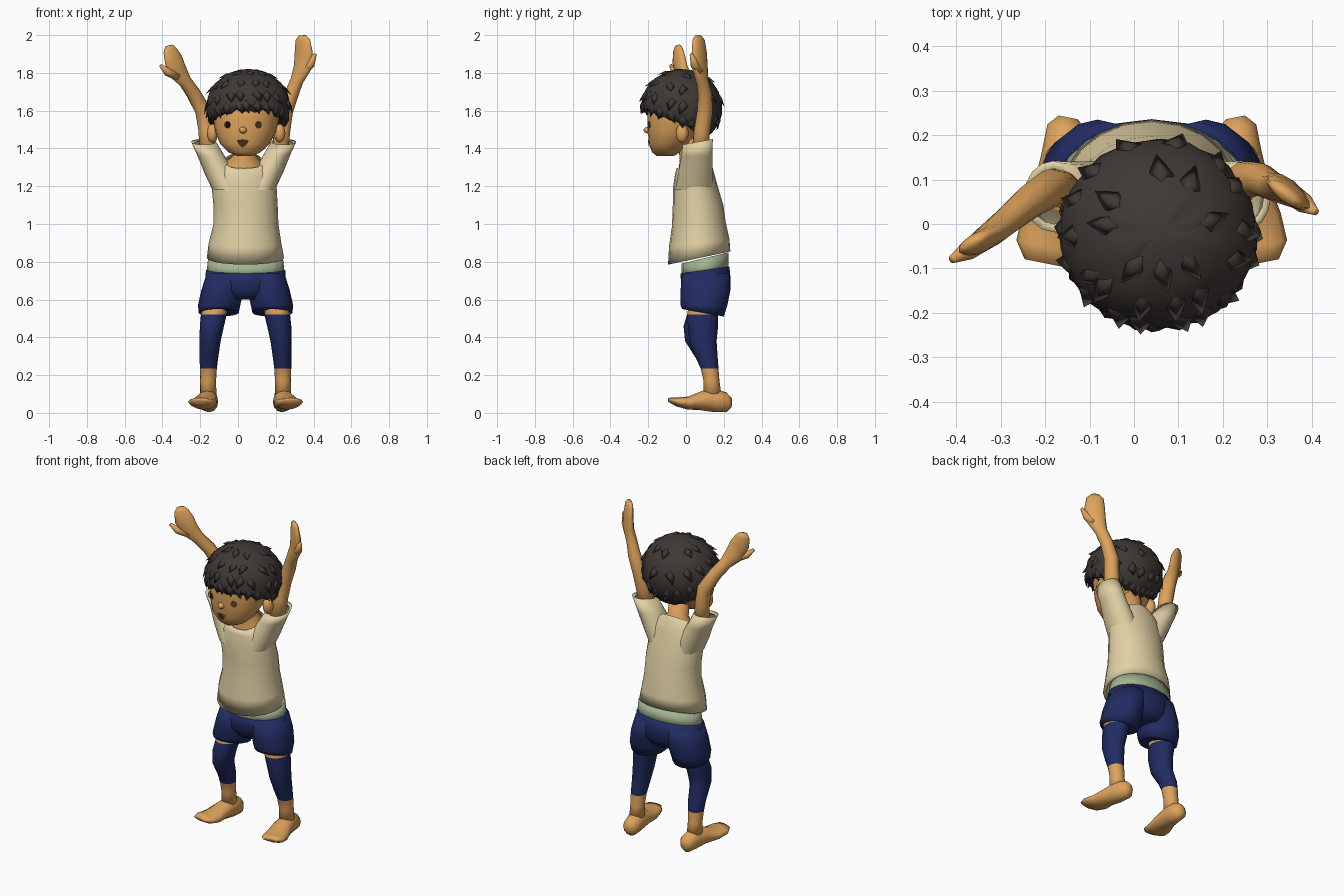
import bpy, bmesh, math, random
from mathutils import Vector
from mathutils.bvhtree import BVHTree

random.seed(4)
if "Cube" in bpy.data.objects:
    bpy.data.objects.remove(bpy.data.objects["Cube"])


def material(name, *rgb):
    lin = [((c / 255 + 0.055) / 1.055) ** 2.4 for c in rgb] + [1]
    m = bpy.data.materials.new(name)
    m.use_nodes = True
    m.diffuse_color = lin
    bsdf = m.node_tree.nodes["Principled BSDF"]
    bsdf.inputs["Base Color"].default_value = lin
    bsdf.inputs["Roughness"].default_value = 0.9
    return m


SKIN = material("skin", 222, 163, 93)
MOUTH = material("mouth_brown", 176, 115, 62)
SHIRT = material("cream_cloth", 226, 209, 165)
BAND = material("pale_green_cloth", 164, 181, 148)
NAVY = material("navy_cloth", 33, 44, 98)
HAIR = material("dark_hair", 63, 57, 53)
EYE = material("eye_brown", 70, 46, 28)


def finish(bm, name, mats, rule=None):
    bmesh.ops.recalc_face_normals(bm, faces=bm.faces)
    for f in bm.faces:
        f.smooth = True
        if rule:
            f.material_index = rule(f.calc_center_median())
    me = bpy.data.meshes.new(name)
    bm.to_mesh(me)
    bm.free()
    for m in mats:
        me.materials.append(m)
    ob = bpy.data.objects.new(name, me)
    bpy.context.collection.objects.link(ob)
    return ob


def loft(name, rings, mats, axis=None, side=(1, 0, 0), n=16, tilts=None,
         caps=True, rule=None):
    """Tube through rings (x, y, z, half width, half depth)."""
    bm = bmesh.new()
    pts = [Vector(r[:3]) for r in rings]
    loops = []
    for i, r in enumerate(rings):
        t = Vector(axis) if axis else pts[min(i + 1, len(pts) - 1)] - pts[max(i - 1, 0)]
        t.normalize()
        u = Vector(side)
        u = (u - t * u.dot(t)).normalized()
        v = t.cross(u)
        a, b = r[3], r[-1]
        tilt = tilts[i] if tilts else 0
        loop = []
        for k in range(n):
            ang = math.tau * k / n
            p = pts[i] + u * a * math.cos(ang) + v * b * math.sin(ang)
            p.z += tilt * math.sin(ang)
            loop.append(bm.verts.new(p))
        loops.append(loop)
    for lo, hi in zip(loops, loops[1:]):
        for k in range(n):
            bm.faces.new((lo[k], lo[k - 1], hi[k - 1], hi[k]))
    if caps:
        bm.faces.new(loops[0])
        bm.faces.new(loops[-1])
    return finish(bm, name, mats, rule)


def ellipsoid(name, centre, radii, mat):
    bm = bmesh.new()
    bmesh.ops.create_uvsphere(bm, u_segments=12, v_segments=8, radius=1)
    bmesh.ops.scale(bm, vec=radii, verts=bm.verts)
    bmesh.ops.translate(bm, vec=centre, verts=bm.verts)
    return finish(bm, name, [mat])


UP = (0, 0, 1)

# Shirt body
loft("shirt", [(.04, .07, .825, .185, .14), (.04, .07, .82, .205, .165),
               (.037, .07, .9, .192, .16), (.042, .068, 1.0, .172, .142),
               (.04, .064, 1.1, .17, .134), (.032, .05, 1.2, .172, .118),
               (.03, .042, 1.28, .17, .1), (.03, .035, 1.325, .125, .085),
               (.03, .03, 1.335, .1, .072)],
     [SHIRT], UP, tilts=[.03, .035, .02, .01, 0, 0, .015, .03, .045], n=20, caps=False)

# Shorts and waistband
loft("waistband", [(.04, .1, .73, .208, .125), (.04, .1, .82, .198, .125)],
     [BAND], UP, tilts=[.018, .03])
loft("shorts_hips", [(.04, .105, .6, .1, .1), (.04, .105, .65, .19, .13),
                     (.04, .105, .7, .213, .131), (.04, .1, .756, .21, .13)],
     [NAVY], UP, tilts=[0, 0, .01, .018])

# Limbs: s is the side, +1 is the model's left
for s, word in ((1, "left"), (-1, "right")):
    mid = .04

    def at(d):
        return mid + s * d

    loft(word + "_shorts_leg",
         [(at(.1), .105, .74, .105, .125), (at(.122), .103, .65, .112, .132),
          (at(.14), .095, .57, .112, .124), (at(.142), .09, .53, .106, .11),
          (at(.142), .09, .535, .08, .085)],
         [NAVY], UP, tilts=[0, 0, 0, -.02, -.02])

    knee = .085 if s > 0 else .062
    loft(word + "_leg",
         [(at(.155), .1, .64, .065, .075), (at(.168), .088, .52, .068, .082),
          (at(.178), knee + .005, .46, .064, .08), (at(.188), knee + .005, .38, .056, .072),
          (at(.194), .11, .29, .049, .058), (at(.197), .125, .235, .045, .047),
          (at(.198), .135, .17, .042, .042), (at(.198), .14, .08, .044, .05)],
         [SKIN, NAVY], UP, rule=lambda c: 1 if .235 < c.z < .53 else 0)

    # Foot, splayed outward from heel to toe
    loft(word + "_foot",
         [(at(.188), .24, .055, .022, .025), (at(.19), .215, .056, .046, .052),
          (at(.197), .15, .066, .052, .062), (at(.208), .08, .064, .058, .05),
          (at(.222), .01, .052, .07, .034), (at(.236), -.05, .058, .07, .024),
          (at(.242), -.088, .068, .045, .012)],
         [SKIN], (s * .2, -1, 0), n=12)

    # Sleeve, raised with the arm
    loft(word + "_sleeve",
         [(.03 + s * .08, .045, 1.18, .085, .1), (.03 + s * .125, .05, 1.27, .083, .092),
          (.03 + s * .172, .058, 1.36, .072, .082), (.03 + s * .212, .062, 1.435, .066, .08),
          (.03 + s * .21, .062, 1.425, .052, .062)],
         [SHIRT], UP, tilts=[0, 0, 0, .015, .015], caps=False)

# Raised arms and hands
arms = {
    "left": ((.8, -.6, 0),
             [(.215, .07, 1.34, .045), (.235, .085, 1.5, .043), (.25, .1, 1.6, .042),
              (.285, .1, 1.69, .037), (.312, .085, 1.76, .036, .032),
              (.342, .075, 1.83, .056, .028), (.348, .07, 1.91, .058, .024),
              (.343, .067, 1.975, .048, .018), (.34, .065, 1.998, .025, .01)],
             [(.35, .07, 1.81, .025), (.385, .045, 1.845, .022), (.408, .028, 1.9, .009)]),
    "right": ((.85, .5, 0),
              [(-.155, .07, 1.34, .045), (-.168, .08, 1.5, .042), (-.185, .082, 1.6, .042),
               (-.235, .05, 1.69, .038), (-.28, .012, 1.755, .036, .032),
               (-.32, -.022, 1.81, .055, .028), (-.342, -.038, 1.87, .056, .024),
               (-.36, -.042, 1.92, .042, .018), (-.365, -.044, 1.945, .022, .01)],
              [(-.32, -.025, 1.785, .025), (-.375, -.06, 1.805, .022), (-.41, -.08, 1.84, .009)]),
}
for word, (side, arm, thumb) in arms.items():
    loft(word + "_arm_and_hand", arm, [SKIN], side=side, n=12)
    loft(word + "_thumb", thumb, [SKIN], side=side, n=8)

# Neck and head
loft("neck", [(.03, .03, 1.27, .11, .075), (.03, .03, 1.325, .097, .07),
              (.035, .025, 1.36, .06, .058), (.04, .01, 1.5, .058, .06)],
     [SKIN], UP, tilts=[.02, .04, .02, 0])
head = loft("head", [(.035, -.11, 1.36, .04, .045), (.035, -.105, 1.38, .085, .075),
                     (.037, -.088, 1.425, .132, .108), (.04, -.064, 1.49, .16, .138),
                     (.043, -.045, 1.56, .175, .16), (.05, -.03, 1.66, .18, .17),
                     (.055, -.025, 1.75, .12, .11)], [SKIN], UP, n=24)
ellipsoid("nose", (.027, -.2, 1.497), (.02, .025, .018), SKIN)
for s, word in ((1, "left"), (-1, "right")):
    ellipsoid(word + "_ear", (.043 + s * .178, -.02, 1.48), (.03, .034, .05), SKIN)

# Face details laid on the head as thin plates
tree = BVHTree.FromPolygons([v.co for v in head.data.vertices],
                            [p.vertices for p in head.data.polygons])


def face_plate(name, outline, mat):
    bm = bmesh.new()
    verts = []
    for x, z in outline:
        hit = tree.ray_cast(Vector((x, -1, z)), Vector((0, 1, 0)))[0]
        verts.append(bm.verts.new(hit - Vector((0, .005, 0))))
    bm.faces.new(verts)
    bmesh.ops.solidify(bm, geom=bm.faces[:], thickness=.006)
    finish(bm, name, [mat])


for x, word in ((.108, "left"), (-.056, "right")):
    ring = [math.tau * k / 10 for k in range(10)]
    face_plate(word + "_eye", [(x + .016 * math.cos(a), 1.525 + .019 * math.sin(a))
                               for a in ring], EYE)
face_plate("mouth", [(-.005, 1.442), (.025, 1.447), (.057, 1.44), (.04, 1.418),
                     (.022, 1.405), (.008, 1.42)], MOUTH)

# Hair cap with a jagged lower rim, low at the nape
CENTRE = Vector((.055, -.022, 1.62))
RADII = Vector((.222, .215, .2))


def on_hair(theta, phi, grow=1.0):
    d = Vector((math.sin(phi) * math.cos(theta), math.sin(phi) * math.sin(theta),
                math.cos(phi)))
    return CENTRE + Vector([a * b * grow for a, b in zip(d, RADII)])


def rim_angle(theta):
    z = 1.525 - .078 * math.sin(theta)
    return math.acos((z - CENTRE.z) / RADII.z)


bm = bmesh.new()
SEG, ROWS = 40, 9
top = bm.verts.new(on_hair(0, 0))
prev = None
for row in range(1, ROWS + 1):
    loop = []
    for k in range(SEG):
        th = math.tau * k / SEG
        phi = rim_angle(th) * row / ROWS
        if row == ROWS:
            phi += random.uniform(-.07, .09)
        loop.append(bm.verts.new(on_hair(th, phi, random.uniform(.985, 1.015))))
    for k in range(SEG):
        if prev:
            bm.faces.new((prev[k - 1], prev[k], loop[k], loop[k - 1]))
        else:
            bm.faces.new((top, loop[k], loop[k - 1]))
    prev = loop
# Inner rim tucks under toward the head
inner = [bm.verts.new(CENTRE + (v.co - CENTRE) * .8) for v in prev]
for k in range(SEG):
    bm.faces.new((prev[k - 1], prev[k], inner[k], inner[k - 1]))
finish(bm, "hair_cap", [HAIR])

# Pointed locks lying over the cap
bm = bmesh.new()
for frac, count, lift in ((.3, 8, 1.05), (.55, 14, 1.08), (.78, 18, 1.08), (.97, 24, 1.03)):
    for k in range(count):
        th = math.tau * (k + random.uniform(-.3, .3)) / count
        phi = rim_angle(th) * frac
        w = .075 / max(math.sin(phi), .4) * 2
        turn = random.uniform(-.12, .12)
        root = bm.verts.new(on_hair(th, phi - .38, .97))
        left = bm.verts.new(on_hair(th - w, phi - .08, .98))
        right = bm.verts.new(on_hair(th + w, phi - .08, .98))
        ridge = bm.verts.new(on_hair(th, phi - .08, 1.035))
        tip = bm.verts.new(on_hair(th + turn, phi + .14, lift))
        for a, b, c in ((root, left, ridge), (root, ridge, right), (left, tip, ridge),
                        (ridge, tip, right), (root, right, left), (left, right, tip)):
            bm.faces.new((a, b, c))
finish(bm, "hair_locks", [HAIR])
